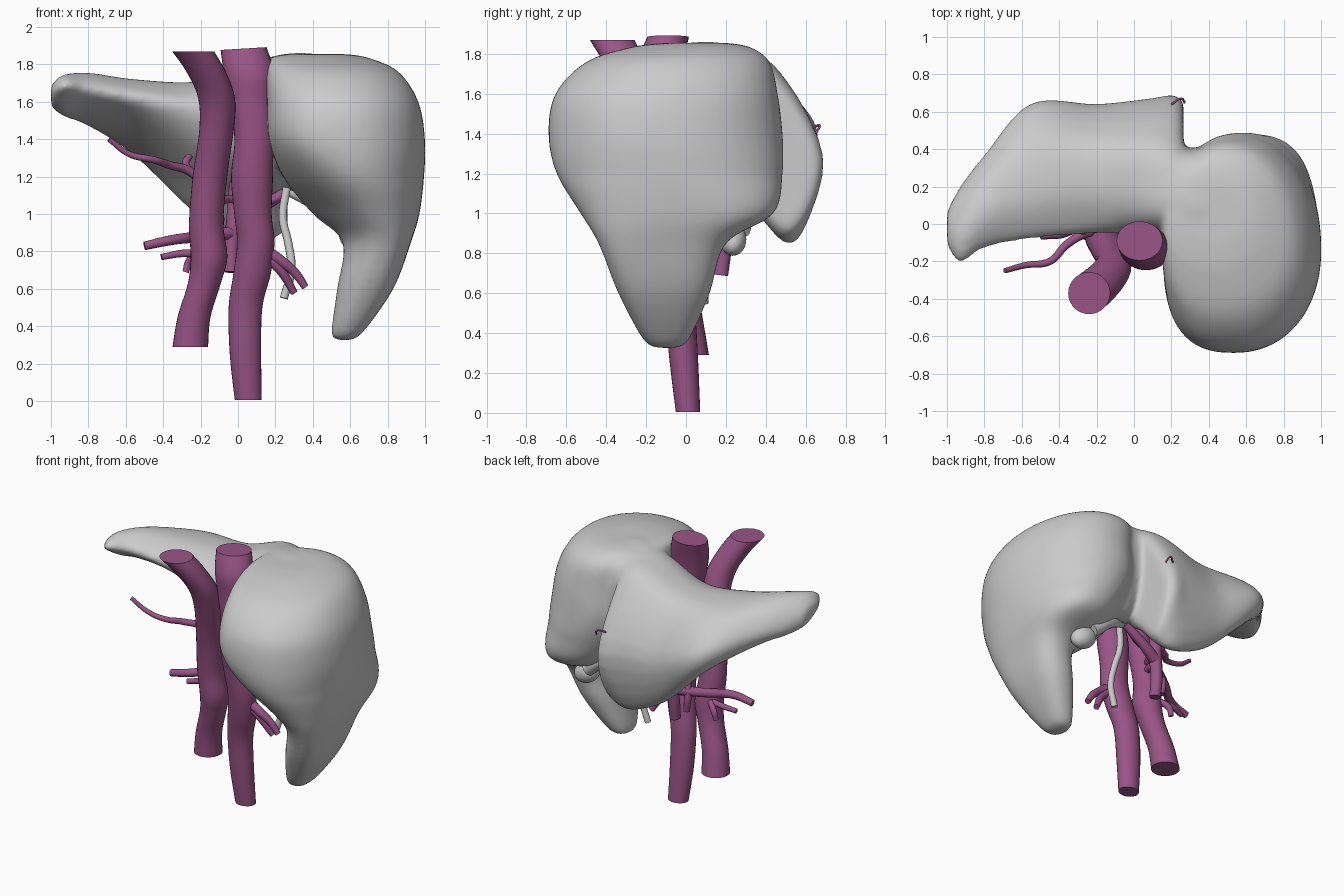
import bpy, bmesh, math
from mathutils import Vector

purple = bpy.data.materials.new("vessel_purple")
purple.diffuse_color = (0.32, 0.09, 0.24, 1)


def spline(pts, steps):
    """Catmull-Rom through tuples of any length."""
    out = []
    for i in range(len(pts) - 1):
        a, b = pts[max(i - 1, 0)], pts[i]
        c, d = pts[i + 1], pts[min(i + 2, len(pts) - 1)]
        for k in range(steps):
            t = k / steps
            out.append(tuple(0.5 * (2 * q + (r - p) * t + (2 * p - 5 * q + 4 * r - s) * t * t
                                    + (3 * q - p - 3 * r + s) * t ** 3)
                             for p, q, r, s in zip(a, b, c, d)))
    return out + [tuple(pts[-1])]


def loft(bm, rings):
    """Skin closed rings of equal length and cap both ends."""
    vs = [[bm.verts.new(p) for p in r] for r in rings]
    n = len(vs[0])
    faces = [bm.faces.new((a[i], a[(i + 1) % n], b[(i + 1) % n], b[i]))
             for a, b in zip(vs, vs[1:]) for i in range(n)]
    faces += [bm.faces.new(vs[0][::-1]), bm.faces.new(vs[-1])]
    bmesh.ops.recalc_face_normals(bm, faces=faces)


def to_object(bm, name, mat=None):
    me = bpy.data.meshes.new(name)
    bm.to_mesh(me)
    bm.free()
    ob = bpy.data.objects.new(name, me)
    bpy.context.collection.objects.link(ob)
    if mat:
        me.materials.append(mat)
    return ob


def smooth_by_angle(ob):
    bpy.ops.object.select_all(action='DESELECT')
    ob.select_set(True)
    bpy.context.view_layer.objects.active = ob
    bpy.ops.object.shade_smooth_by_angle(angle=math.radians(40))


# Liver: right lobe from level slices (z, x0, x1, widest x, y0, y1, widest y, front-left fullness)
right_slices = [
    (0.325, 0.54, 0.58, 0.56, -0.13, -0.06, -0.1, 2),
    (0.36, 0.50, 0.66, 0.57, -0.21, 0.01, -0.1, 2),
    (0.60, 0.53, 0.83, 0.68, -0.34, 0.12, -0.12, 2),
    (0.85, 0.56, 0.925, 0.76, -0.44, 0.20, -0.1, 1.8),
    (1.00, 0.40, 0.97, 0.71, -0.53, 0.44, -0.05, 1.6),
    (1.20, 0.24, 0.995, 0.62, -0.65, 0.485, -0.1, 2.0),
    (1.40, 0.165, 1.0, 0.54, -0.69, 0.485, -0.15, 2.6),
    (1.60, 0.155, 0.965, 0.52, -0.655, 0.46, -0.15, 2.6),
    (1.76, 0.15, 0.86, 0.48, -0.50, 0.42, -0.1, 2.3),
    (1.835, 0.17, 0.70, 0.45, -0.27, 0.32, 0.0, 2.2),
    (1.855, 0.25, 0.58, 0.42, -0.1, 0.2, 0.05, 2)]


def lobe_ring(s, n=48):
    z, x0, x1, cx, y0, y1, cy, f = s
    outer = 2.1 + 0.8 * min(1, max(0, (1.2 - z) / 0.4))
    ring = []
    for i in range(n):
        a = 2 * math.pi * i / n
        c, d = math.cos(a), math.sin(a)
        e = 2 / (outer if c > 0 else f if d < 0 else 2.1)
        ring.append((cx + (x1 - cx if c > 0 else x0 - cx) * abs(c) ** e,
                     cy + (y1 - cy if d > 0 else y0 - cy) * abs(d) ** e, z))
    return ring


bm = bmesh.new()
loft(bm, [lobe_ring(s) for s in spline(right_slices, 5)])


# Liver: left lobe and bridge from upright sections, (y, z) pairs at each x
def upright(sections):
    rings = []
    for r in spline([(x,) + v for x, v in sections.items()], 6):
        pts = list(zip(r[1::2], r[2::2]))
        loop = spline(pts[-1:] + pts + pts[:2], 5)[5:-6]
        rings.append([(r[0], y, z) for y, z in loop])
    loft(bm, rings)


upright({
    -1.0: (-.12, 1.65, -.08, 1.69, 0, 1.68, .05, 1.65, .07, 1.6, .04, 1.57, -.02, 1.58, -.08, 1.61),
    -0.93: (-.21, 1.69, -.12, 1.74, 0, 1.74, .13, 1.68, .2, 1.58, .14, 1.52, 0, 1.55, -.14, 1.63),
    -0.8: (-.13, 1.67, -.06, 1.73, .08, 1.755, .26, 1.69, .37, 1.55, .29, 1.47, .1, 1.52, -.06, 1.6),
    -0.55: (-.08, 1.62, .01, 1.69, .18, 1.72, .44, 1.66, .64, 1.46, .57, 1.31, .3, 1.38, .03, 1.52),
    -0.2: (-.05, 1.56, .04, 1.66, .22, 1.71, .45, 1.65, .64, 1.31, .54, 0.98, .3, 1.14, .04, 1.36),
    0.08: (-.05, 1.55, .02, 1.76, .2, 1.81, .45, 1.73, .67, 1.30, .54, 0.85, .3, 1.08, .02, 1.3),
    0.21: (-.05, 1.55, .02, 1.80, .2, 1.835, .43, 1.74, .69, 1.28, .53, 0.88, .3, 1.06, .02, 1.28),
    0.265: (.0, 1.55, .06, 1.8, .2, 1.83, .4, 1.72, .65, 1.28, .53, 0.93, .33, 1.1, .1, 1.3)})
# Bridge that carries the top surface across to the right lobe
upright({
    0.0: (-.02, 1.55, .03, 1.72, .18, 1.78, .36, 1.72, .38, 1.5, .3, 1.3, .2, 1.25, .05, 1.35),
    0.2: (-.04, 1.55, .01, 1.8, .17, 1.845, .37, 1.76, .39, 1.45, .3, 1.2, .2, 1.15, .05, 1.3),
    0.38: (-.04, 1.55, .01, 1.82, .15, 1.855, .36, 1.76, .41, 1.45, .36, 1.15, .2, 1.12, .05, 1.3),
    0.55: (.0, 1.55, .05, 1.75, .15, 1.82, .3, 1.7, .36, 1.45, .3, 1.2, .2, 1.2, .1, 1.3)})

# Fuse the lobes into one smooth organ
liver = to_object(bm, "liver")
rm = liver.modifiers.new("fuse", 'REMESH')
rm.mode = 'VOXEL'
rm.voxel_size = 0.018
rm.use_smooth_shade = True
sm = liver.modifiers.new("soften", 'SMOOTH')
sm.factor, sm.iterations = 0.5, 12


# Large vessels: level ovals (x, y, z, radius) with flat cut ends, tilted at the top
def trunk(name, pts, depth=1.0, tilt=0.0):
    b = bmesh.new()
    rows = spline(pts, 6)
    rings = []
    for j, (x, y, z, r) in enumerate(rows):
        k = tilt * max(0, 1 - (len(rows) - 1 - j) / 8)
        circle = [(math.cos(i * math.pi / 14), math.sin(i * math.pi / 14)) for i in range(28)]
        rings.append([(x + r * c, y + r * s * depth, z + k * r * c) for c, s in circle])
    loft(b, rings)
    smooth_by_angle(to_object(b, name, purple))


trunk("aorta", [(-.255, .02, .29, .095), (-.235, 0, .45, .088), (-.18, -.03, .63, .088),
                (-.155, -.05, .77, .098), (-.17, -.07, .95, .092), (-.15, -.11, 1.2, .092),
                (-.115, -.18, 1.45, .092), (-.115, -.24, 1.62, .098), (-.17, -.31, 1.76, .105),
                (-.24, -.37, 1.87, .112)])
trunk("vena_cava", [(.055, .01, .005, .072), (.04, -.01, .25, .084), (.04, -.03, .5, .09),
                    (.075, -.06, .68, .1), (.095, -.09, .85, .1), (.08, -.11, 1.0, .1),
                    (.075, -.13, 1.2, .112), (.085, -.15, 1.4, .104), (.07, -.14, 1.6, .118),
                    (.06, -.13, 1.75, .135), (.03, -.09, 1.885, .123)], 0.85, 0.06)


# Small branches: tapered curve tubes
def branch(name, pts, r0, r1, mat=purple):
    cu = bpy.data.curves.new(name, 'CURVE')
    cu.dimensions = '3D'
    cu.bevel_depth, cu.bevel_resolution = 1, 3
    cu.use_fill_caps = True
    cu.resolution_u = 8
    sp = cu.splines.new('BEZIER')
    sp.bezier_points.add(len(pts) - 1)
    for i, (bp, p) in enumerate(zip(sp.bezier_points, pts)):
        bp.co = Vector(p)
        bp.handle_left_type = bp.handle_right_type = 'AUTO'
        bp.radius = r0 + (r1 - r0) * i / (len(pts) - 1)
    if mat:
        cu.materials.append(mat)
    ob = bpy.data.objects.new(name, cu)
    bpy.context.collection.objects.link(ob)


branch("portal_vein", [(-.035, .175, .69), (-.035, .19, .82), (-.02, .2, .97), (.0, .22, 1.2)], .038, .045)
branch("portal_branch", [(-.02, .2, .95), (.1, .22, 1.02), (.26, .22, 1.12)], .04, .028)
branch("splenic_vein", [(-.5, -.06, .83), (-.36, -.04, .86), (-.2, .08, .88), (-.03, .19, .9)], .024, .035)
branch("left_kidney_artery", [(-.41, .0, .77), (-.29, .02, .79), (-.15, -.03, .78)], .017, .025)
branch("left_lower_artery", [(-.28, .05, .69), (-.26, .05, .75), (-.17, -.02, .81)], .018, .025)
branch("right_kidney_vein", [(.12, -.08, .82), (.23, -.08, .75), (.31, -.06, .68), (.36, -.05, .61)], .035, .02)
branch("right_lower_vein", [(.14, -.08, .78), (.22, -.07, .71), (.3, -.03, .58)], .035, .02)
branch("mesenteric_artery", [(-.14, -.04, 1.02), (-.1, .1, .98), (-.12, .15, .85), (-.11, .15, .75)], .03, .022)
branch("stomach_artery", [(-.14, -.03, 1.12), (-.26, -.05, 1.23), (-.36, -.11, 1.26), (-.45, -.2, 1.29),
                          (-.58, -.22, 1.32), (-.69, -.25, 1.4)], .028, .014)
branch("stomach_artery_twig", [(-.25, -.05, 1.22), (-.28, -.03, 1.27), (-.26, 0, 1.31)], .022, .018)
branch("liver_artery", [(-.12, 0, 1.06), (-.04, .12, 1.08), (.1, .17, 1.05), (.25, .22, 1.1)], .025, .016)
branch("surface_vessel", [(.2, .64, 1.43), (.25, .67, 1.44), (.27, .65, 1.4)], .006, .006)

# Bile duct and gallbladder
branch("bile_duct", [(.26, .16, 1.14), (.24, .14, .98), (.27, .12, .84), (.285, .1, .7), (.245, .09, .55)],
       .022, .022, None)
branch("gallbladder_neck", [(.6, .27, .92), (.45, .28, 1.03), (.26, .2, 1.12)], .055, .018, None)
bm = bmesh.new()
bmesh.ops.create_uvsphere(bm, u_segments=24, v_segments=14, radius=0.075)
gall = to_object(bm, "gallbladder")
gall.location = (0.635, 0.235, 0.87)
gall.scale = (1.35, 0.9, 1)
gall.rotation_euler = (0, math.radians(30), 0)
smooth_by_angle(gall)
